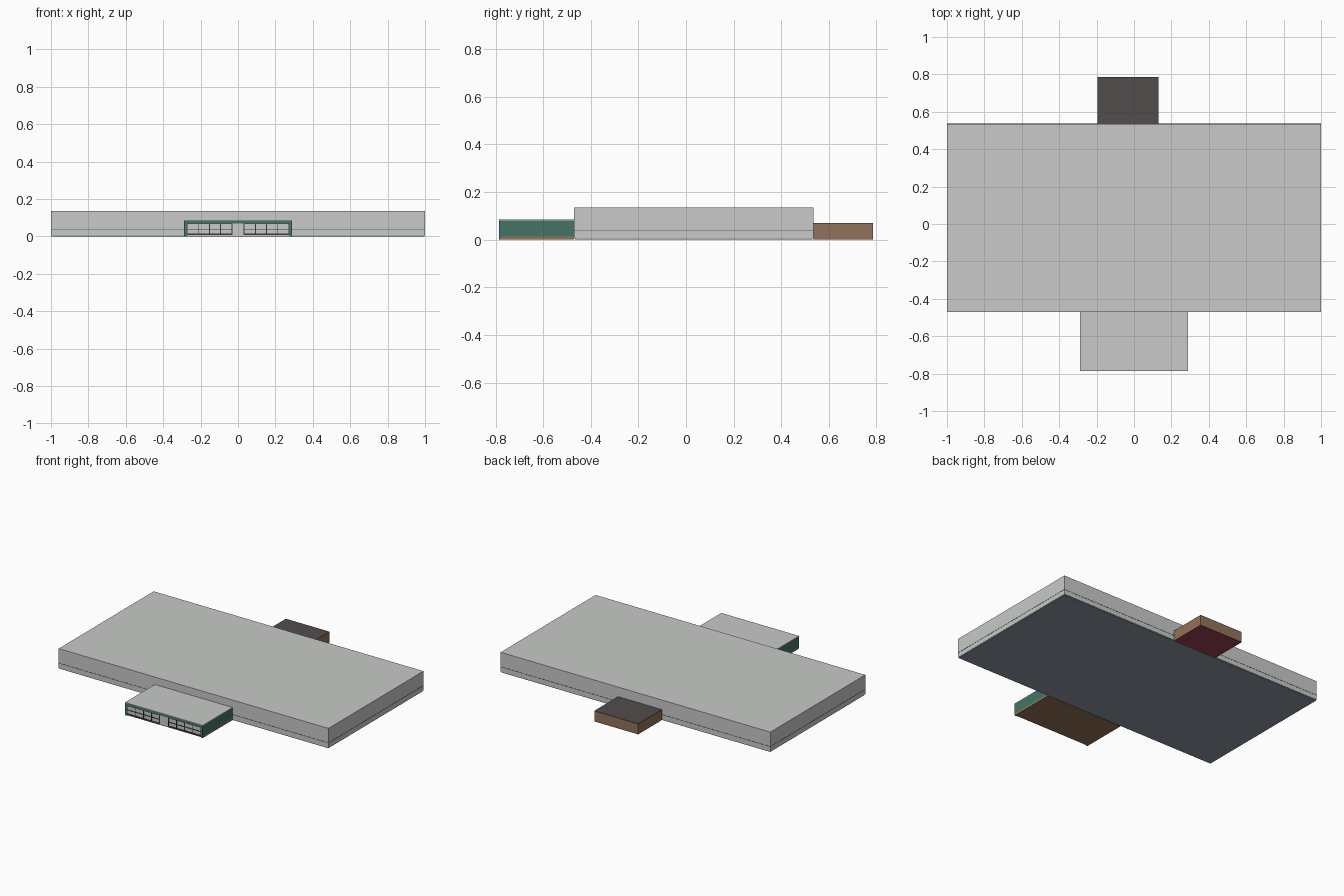
import bpy

cube = bpy.data.objects.get("Cube")
if cube:
    bpy.data.objects.remove(cube, do_unlink=True)


def material(name, r, g, b):
    m = bpy.data.materials.new(name)
    m.use_nodes = True
    m.diffuse_color = (r, g, b, 1)
    m.node_tree.nodes["Principled BSDF"].inputs["Base Color"].default_value = (r, g, b, 1)
    return m


grey = material("light grey cladding", 0.58, 0.59, 0.58)
teal = material("teal paint", 0.056, 0.178, 0.133)
brown = material("brown brick", 0.29, 0.17, 0.10)
dark_roof = material("dark roofing", 0.084, 0.074, 0.072)
slate = material("slate concrete", 0.27, 0.305, 0.35)
maroon = material("maroon floor", 0.31, 0.056, 0.085)
charcoal = material("charcoal frame", 0.04, 0.04, 0.042)


def box(name, mat, x, y, z):
    """Box spanning the given (low, high) ranges."""
    spans = (x, y, z)
    bpy.ops.mesh.primitive_cube_add(size=1, location=[(a + b) / 2 for a, b in spans])
    ob = bpy.context.object
    ob.name = name
    ob.scale = [b - a for a, b in spans]
    bpy.ops.object.transform_apply(location=False, rotation=False, scale=True)
    ob.data.materials.append(mat)
    return ob


# Main hall with floor slab and a thin painted band all round
hall_y = (-0.47, 0.535)
box("hall_floor", slate, (-0.997, 0.997), (-0.467, 0.532), (0, 0.006))
box("hall_walls", grey, (-1, 1), hall_y, (0.005, 0.135))
box("hall_band", teal, (-1.001, 1.001), (-0.471, 0.536), (0.036, 0.039))

# Front office
left, right, front = -0.288, 0.288, -0.785
glazing = front + 0.006
box("office_floor", brown, (left, right), (glazing, -0.47), (0, 0.014))
box("office_walls", teal, (left, right), (glazing, -0.47), (0.014, 0.081))
box("office_roof", grey, (left, right), (front, -0.47), (0.081, 0.085))

# Frame around the office front
box("front_lintel", teal, (left, right), (front, glazing), (0.068, 0.081))
for side, x in (("right", left), ("left", right - 0.014)):
    box(side + "_jamb", teal, (x, x + 0.014), (front, glazing), (0, 0.068))
box("front_panel", grey, (left + 0.014, right - 0.014),
    (front + 0.003, glazing), (0.003, 0.068))

# Two window bands, each with four bays and a middle rail
bar_y = (front, front + 0.003)
for side, start in (("right", -0.273), ("left", 0.033)):
    end = start + 0.24
    for i in range(5):
        x = start + i * 0.06
        w = 0.003 if i in (0, 4) else 0.002
        box(f"{side}_mullion_{i}", charcoal, (x - w, x + w), bar_y, (0.008, 0.068))
    for part, z, h in (("sill", 0.01, 0.004), ("rail", 0.038, 0.002), ("head", 0.067, 0.002)):
        box(f"{side}_{part}", charcoal, (start, end), bar_y, (z - h, z + h))

# Rear annex
annex_x, annex_y = (-0.195, 0.13), (0.535, 0.785)
box("annex_floor", maroon, annex_x, annex_y, (0, 0.003))
box("annex_walls", brown, annex_x, annex_y, (0.003, 0.068))
box("annex_roof", dark_roof, annex_x, annex_y, (0.068, 0.071))
